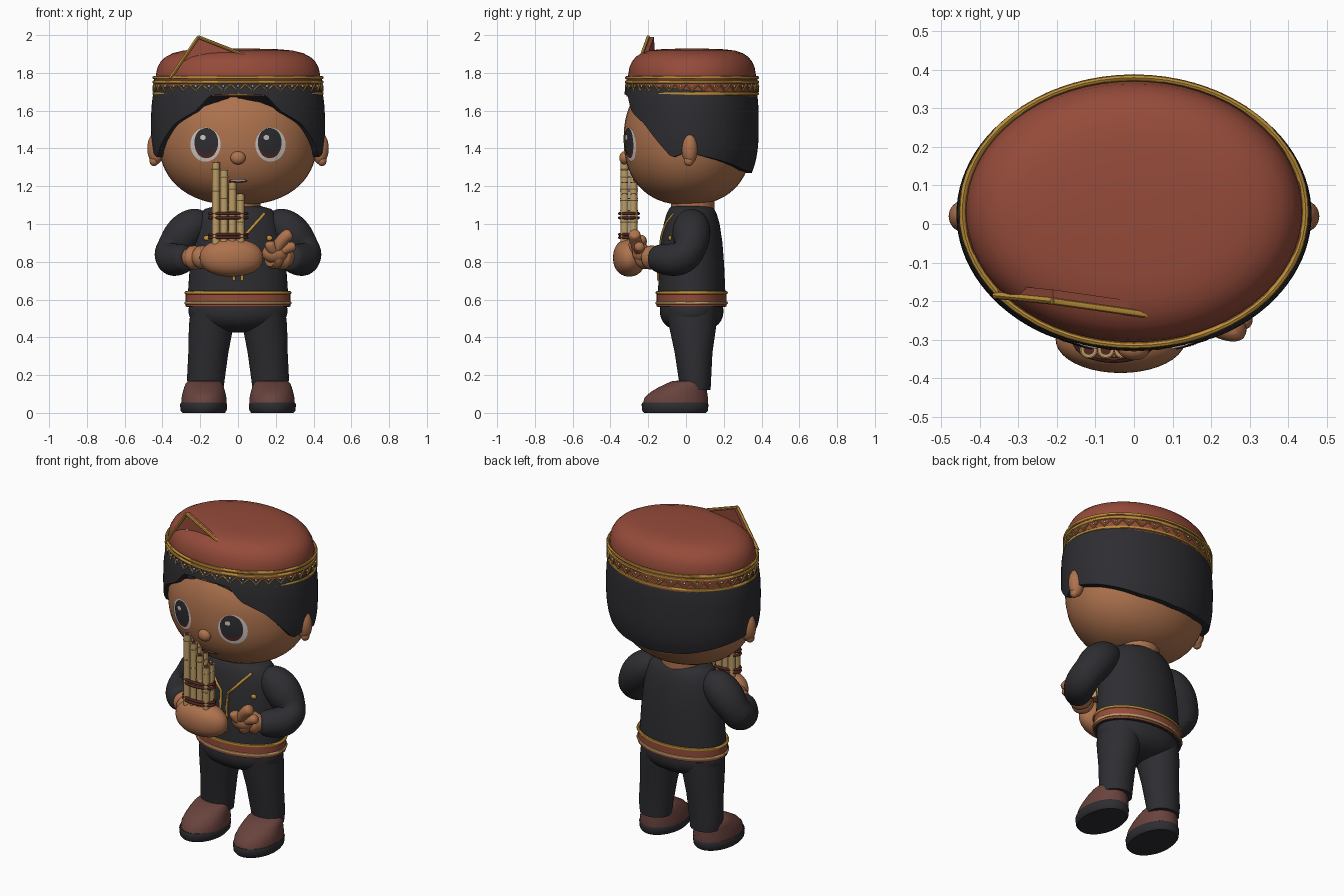
import bpy, bmesh
from math import sin, cos, pi
from mathutils import Vector
from mathutils.bvhtree import BVHTree

default_cube = bpy.data.objects.get("Cube")
if default_cube:
    bpy.data.objects.remove(default_cube, do_unlink=True)


def material(name, r, g, b):
    mat = bpy.data.materials.new(name)
    mat.use_nodes = True
    mat.diffuse_color = (r, g, b, 1)
    shader = next(n for n in mat.node_tree.nodes if n.type == 'BSDF_PRINCIPLED')
    shader.inputs["Base Color"].default_value = (r, g, b, 1)
    shader.inputs["Roughness"].default_value = 0.8
    return mat


skin = material("warm_skin", .42, .17, .075)
red = material("brick_red", .30, .07, .042)
black = material("soft_black", .027, .027, .032)
leather = material("brown_leather", .14, .055, .046)
gold = material("gold", .5, .27, .04)
bamboo = material("bamboo", .5, .33, .13)
maroon = material("dark_maroon", .085, .02, .015)
pearl = material("pearl_white", .6, .56, .53)

parts = []


def skin_rows(name, rows, mat, cap=True, loop=False):
    """Join equal rows of points into one surface."""
    n = len(rows[0])
    verts = [tuple(p) for row in rows for p in row]
    faces = []
    for i in range(len(rows) if loop else len(rows) - 1):
        j = (i + 1) % len(rows)
        for k in range(n):
            m = (k + 1) % n
            faces.append((i * n + k, i * n + m, j * n + m, j * n + k))
    if cap and not loop:
        faces.append(tuple(range(n)))
        faces.append(tuple(range(len(verts) - n, len(verts))))
    mesh = bpy.data.meshes.new(name)
    mesh.from_pydata(verts, [], faces)
    bm = bmesh.new()
    bm.from_mesh(mesh)
    bmesh.ops.recalc_face_normals(bm, faces=bm.faces)
    bm.to_mesh(mesh)
    bm.free()
    mesh.materials.append(mat)
    obj = bpy.data.objects.new(name, mesh)
    bpy.context.scene.collection.objects.link(obj)
    parts.append(obj)
    return obj


def oval(cx, cy, z, rx, ry, n=48):
    return [(cx + rx * cos(2 * pi * k / n), cy + ry * sin(2 * pi * k / n), z) for k in range(n)]


def loft(name, rings, mat, n=48):
    return skin_rows(name, [oval(*ring, n) for ring in rings], mat)


def blob(name, centre, radii, mat, power=2.0, steps=20):
    (x, y, z), (rx, ry, rz) = centre, radii
    rings = []
    for i in range(steps + 1):
        h = -cos(pi * i / steps) * .9995
        s = (1 - abs(h) ** power) ** (1 / power)
        rings.append((x, y, z + rz * h, rx * s, ry * s))
    return loft(name, rings, mat, 40)


def sweep(name, pts, radii, mat, ref=(0, 0, 1), n=12, loop=False):
    """Tube along a path; radii is one number or one per point."""
    pts = [Vector(p) for p in pts]
    if not isinstance(radii, (list, tuple)):
        radii = [radii] * len(pts)
    rows, last = [], len(pts) - 1
    for i, p in enumerate(pts):
        ahead = pts[(i + 1) % len(pts)] if loop else pts[min(i + 1, last)]
        behind = pts[i - 1] if loop else pts[max(i - 1, 0)]
        t = (ahead - behind).normalized()
        u = t.cross(Vector(ref)).normalized()
        v = t.cross(u)
        rows.append([p + radii[i] * (u * cos(2 * pi * k / n) + v * sin(2 * pi * k / n)) for k in range(n)])
    return skin_rows(name, rows, mat, loop=loop)


def subdivide(obj):
    obj.modifiers.new("Smooth", 'SUBSURF').levels = 2
    obj.modifiers["Smooth"].render_levels = 2


def surface(obj):
    mesh = obj.data
    return BVHTree.FromPolygons([v.co for v in mesh.vertices], [tuple(p.vertices) for p in mesh.polygons])


def on_front(tree, x, z, lift):
    hit = tree.ray_cast(Vector((x, -2, z)), Vector((0, 1, 0)))[0]
    return Vector((x, hit.y - lift, z))


def plate(name, tree, x, z, rx, rz, lift, mat):
    """Thin oval laid on a surface, seen from the front."""
    rows = [[on_front(tree, x + rx * s * cos(2 * pi * k / 32), z + rz * s * sin(2 * pi * k / 32), lift)
             for k in range(32)] for s in (.02, .35, .7, 1)]
    obj = skin_rows(name, rows, mat, cap=False)
    if obj.data.polygons[0].normal.y > 0:
        obj.data.flip_normals()


# Head, neck, nose, ears
head = blob("head", (0, .01, 1.45), (.42, .34, .35), skin, 2.3, 32)
face = surface(head)
loft("neck", [(0, .035, z, .12, .115) for z in (1.0, 1.16)], skin)
blob("nose", (0, -.325, 1.35), (.04, .028, .035), skin)
for side, label in ((1, "left"), (-1, "right")):
    blob(label + "_ear", (side * .435, .02, 1.4), (.045, .043, .085), skin)
    blob(label + "_ear_lobe", (side * .445, .015, 1.335), (.024, .026, .028), skin)

    # Eyes
    x = side * .168
    plate(label + "_eye_white", face, side * .172, 1.42, .08, .09, .004, pearl)
    plate(label + "_iris_glow", face, x, 1.425, .062, .077, .006, maroon)
    plate(label + "_iris", face, x, 1.438, .062, .07, .008, black)
    plate(label + "_eye_shine", face, x - .018, 1.458, .015, .013, .0095, pearl)
plate("mouth", face, 0, 1.228, .052, .011, .004, maroon)
plate("teeth", face, 0, 1.231, .04, .005, .006, pearl)

# Hair: shell whose lower edge follows a hairline by angle from the front
hairline = [(0, 1.69), (.34, 1.68), (.5, 1.6), (.82, 1.53), (1.1, 1.42), (1.28, 1.35),
            (1.5, 1.38), (2, 1.34), (2.6, 1.285), (pi, 1.27)]


def hair_edge(angle):
    for (a, za), (b, zb) in zip(hairline, hairline[1:]):
        if angle <= b + 1e-6:
            return za + (zb - za) * (angle - a) / (b - a)


def hair_row(t, inset=1.0):
    row = []
    for k in range(96):
        a = 2 * pi * k / 96
        low = hair_edge(min(a, 2 * pi - a))
        z = low + (1.74 - low) * t
        s = inset * (1 - abs((z - 1.53) / .42) ** 2.8) ** (1 / 2.8)
        row.append((.46 * s * sin(a), .025 - .36 * s * cos(a), z))
    return row


skin_rows("hair", [hair_row(0, .9)] + [hair_row(i / 12) for i in range(13)], black)

# Cap: dome, band, gold rims and zigzag
CY = .032
loft("cap_dome", [(0, CY, z, .435 * s, .338 * s) for z, s in (
    (1.74, 1), (1.79, 1), (1.83, .98), (1.86, .94), (1.885, .88), (1.905, .79), (1.918, .67),
    (1.925, .5), (1.928, .25), (1.929, .03))], red, 64)
loft("cap_band", [(0, CY, z, .444, .347) for z in (1.675, 1.775)], red, 64)
for label, z in (("top", 1.775), ("upper", 1.752), ("lower", 1.69)):
    sweep("cap_rim_" + label, oval(0, CY, z, .445, .347, 64), .0085, gold, n=8, loop=True)
teeth = 36
zigzag = oval(0, CY, 0, .447, .35, teeth * 2)
sweep("cap_zigzag", [(x, y, 1.738 if k % 2 else 1.703) for k, (x, y, z) in enumerate(zigzag)],
      .0055, gold, n=6, loop=True)
for k, (x, y, z) in enumerate(zigzag):
    if k % 2 == 0:
        blob("cap_bead", (x, y, 1.73), (.007, .006, .006), pearl, steps=6)

# Folded cap flap
flap = [Vector(p) for p in ((-.36, -.185, 1.77), (-.21, -.2, 1.99), (.07, -.24, 1.88))]
skin_rows("cap_flap", [flap, [p + Vector((0, .03, 0)) for p in flap]], red)
for a, b in ((0, 1), (1, 2)):
    sweep("flap_trim", [flap[a], flap[b]], .009, gold, ref=(0, 1, 0), n=8)
for weights in ((.37, .4, .23), (.25, .3, .45)):
    spot = sum((p * w for p, w in zip(flap, weights)), Vector())
    for dx, dz in ((1, 0), (-1, 0), (0, 1), (0, -1)):
        blob("flap_flower", (spot.x + dx * .011, spot.y, spot.z + dz * .009), (.009, .006, .007), pearl, steps=6)

# Jacket, sash and hips
torso = loft("jacket", [(0, .03, z, rx, ry) for z, rx, ry in (
    (.56, .272, .18), (.65, .264, .178), (.78, .255, .172), (.9, .242, .163), (1, .225, .148),
    (1.05, .205, .134), (1.08, .175, .12), (1.095, .12, .105))], black)
chest = surface(torso)
loft("sash", [(0, .03, z, .277, .185) for z in (.562, .635)], red)
for z, mat in ((.636, gold), (.582, bamboo)):
    sweep("sash_trim", oval(0, .03, z, .275, .183), .009, mat, n=8, loop=True)
blob("hips", (0, .03, .54), (.262, .168, .115), black, 2.3)

# Collar trim and front opening
for side in (1, -1):
    path = [(.14, 1.055), (.1, 1.01), (.06, .965), (.025, .93), (.022, .85), (.022, .77), (.022, .7)]
    sweep("collar_trim", [on_front(chest, side * x, z, .002) for x, z in path], .008, gold, ref=(0, 1, 0), n=8)
    blob("jacket_button", on_front(chest, side * .165, .925, 0), (.018, .01, .014), gold, steps=8)

for side, label in ((1, "left"), (-1, "right")):
    # Legs and shoes
    loft(label + "_leg", [(side * cx, cy, z, rx, ry) for z, cx, cy, rx, ry in (
        (.12, .17, .05, .092, .08), (.18, .17, .047, .1, .086), (.32, .157, .04, .106, .1),
        (.46, .142, .035, .118, .125), (.55, .13, .03, .12, .135))], black)
    loft(label + "_sole", [(side * .182, -.058, z, rx, rx + .052) for z, rx in (
        (0, .112), (.012, .122), (.045, .125), (.055, .12))], black)
    loft(label + "_shoe", [(side * .18, cy, z, rx, ry) for z, cy, rx, ry in (
        (.05, -.056, .12, .172), (.08, -.052, .119, .168), (.11, -.038, .112, .15),
        (.135, -.018, .105, .128), (.155, 0, .097, .105), (.168, .012, .085, .085), (.172, .02, .05, .05))], leather)

    # Sleeves
    arm = [(.15, .03, 1.02), (.21, .03, 1.01), (.27, .03, .97), (.325, .025, .9), (.358, .01, .84),
           (.355, -.04, .81), (.32, -.1, .81), (.275, -.16, .82), (.265, -.17, .82)]
    subdivide(sweep(label + "_sleeve", [(side * x, y, z) for x, y, z in arm],
                    [.05, .092, .108, .104, .1, .096, .088, .076, .05], black))

    # Wrists with ring bracelets
    start, end = Vector((side * .285, -.14, .82)), Vector((side * .17, -.235, .825))
    sweep(label + "_wrist", [start.lerp(end, i / 8) for i in range(9)],
          [.05, .05, .05, .064, .064, .05, .062, .062, .05], skin, n=20)

# Right hand holding the pipes
blob("right_hand", (-.035, -.3, .822), (.168, .086, .1), skin, 2.2)
subdivide(sweep("right_thumb", [(-.12, -.25, .85), (-.06, -.235, .91), (.02, -.24, .92)], .032, skin, ref=(0, 1, 0)))

# Left hand with raised fingers
blob("left_palm", (.195, -.235, .845), (.068, .05, .052), skin)
for label, pts, r in (("finger", [(.17, -.24, .83), (.215, -.26, .89), (.25, -.275, .935), (.285, -.27, .955)], .034),
                      ("thumb", [(.2, -.25, .84), (.17, -.275, .88), (.165, -.28, .91)], .03),
                      ("little_finger", [(.2, -.24, .83), (.25, -.25, .875), (.31, -.245, .885)], .03)):
    subdivide(sweep("left_" + label, pts, r, skin, ref=(0, 1, 0)))

# Bamboo pipes in two rows with node rings and bindings
for row, y in (("front", -.325), ("back", -.278)):
    for x, top in ((-.117, 1.325), (-.073, 1.285), (-.03, 1.22), (.013, 1.16)):
        sweep(row + "_pipe", [(x, y, .8), (x, y, top)], .021, bamboo, ref=(0, 1, 0), n=16)
        loft(row + "_pipe_hole", [(x, y, z, .014, .014) for z in (top - .01, top + .002)], maroon, 12)
        for drop in (.035, .15):
            sweep(row + "_pipe_node", oval(x, y, top - drop, .021, .021, 16), .0035, bamboo, n=6, loop=True)
for z in (1.055, 1.033, .945, .928):
    sweep("pipe_binding", oval(-.052, -.302, z, .1, .05, 32), .008, maroon, n=8, loop=True)

# Smooth shading with sharp edges kept
bpy.ops.object.select_all(action='DESELECT')
for obj in parts:
    obj.select_set(True)
bpy.context.view_layer.objects.active = head
bpy.ops.object.shade_smooth_by_angle(angle=pi / 4)
